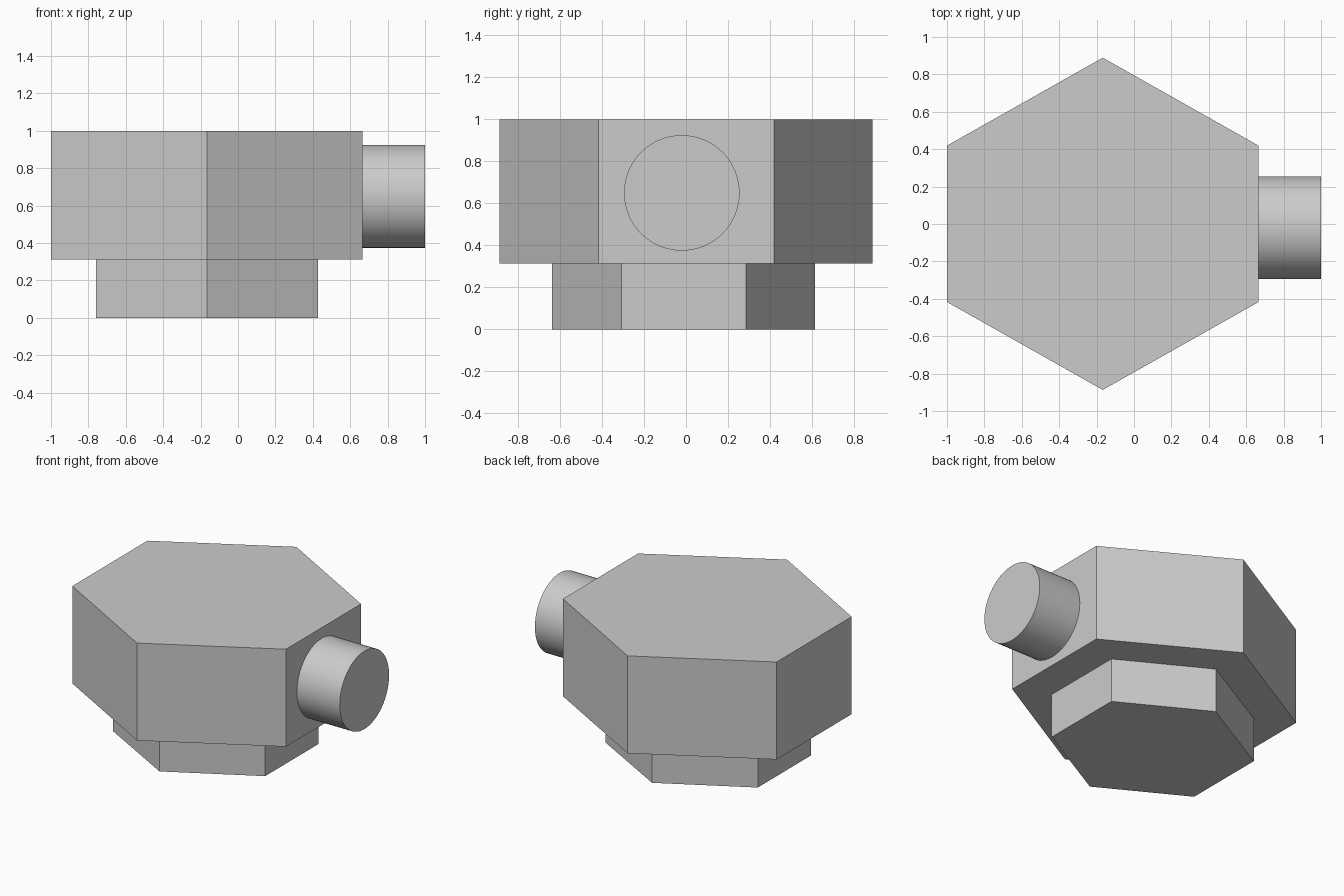
import bpy, bmesh, math

if "Cube" in bpy.data.objects:
    bpy.data.objects.remove(bpy.data.objects["Cube"])


def hex_prism(name, cx, cy, half_x, tip_y, side_y, z0, z1):
    """Upright six-sided block with points facing front and back."""
    outline = [(0, -tip_y), (half_x, -side_y), (half_x, side_y),
               (0, tip_y), (-half_x, side_y), (-half_x, -side_y)]
    bm = bmesh.new()
    base = bm.faces.new([bm.verts.new((cx + x, cy + y, z0)) for x, y in outline])
    top = bmesh.ops.extrude_face_region(bm, geom=[base])["geom"]
    bmesh.ops.translate(bm, vec=(0, 0, z1 - z0),
                        verts=[v for v in top if isinstance(v, bmesh.types.BMVert)])
    bmesh.ops.recalc_face_normals(bm, faces=bm.faces)
    mesh = bpy.data.meshes.new(name)
    bm.to_mesh(mesh)
    bm.free()
    obj = bpy.data.objects.new(name, mesh)
    bpy.context.collection.objects.link(obj)
    return obj


# Wide upper body and narrower foot
hex_prism("hex_body", -0.167, 0.001, 0.833, 0.888, 0.418, 0.313, 1.0)
hex_prism("hex_foot", -0.166, -0.011, 0.594, 0.626, 0.297, 0.0, 0.313)

# Round side stub, set slightly into the body
x0, x1 = 0.64, 1.0
bpy.ops.mesh.primitive_cylinder_add(
    vertices=64, radius=0.275, depth=x1 - x0,
    location=((x0 + x1) / 2, -0.02, 0.65), rotation=(0, math.pi / 2, 0))
stub = bpy.context.object
stub.name = "side_stub"
bpy.ops.object.shade_smooth_by_angle(angle=math.radians(30))
